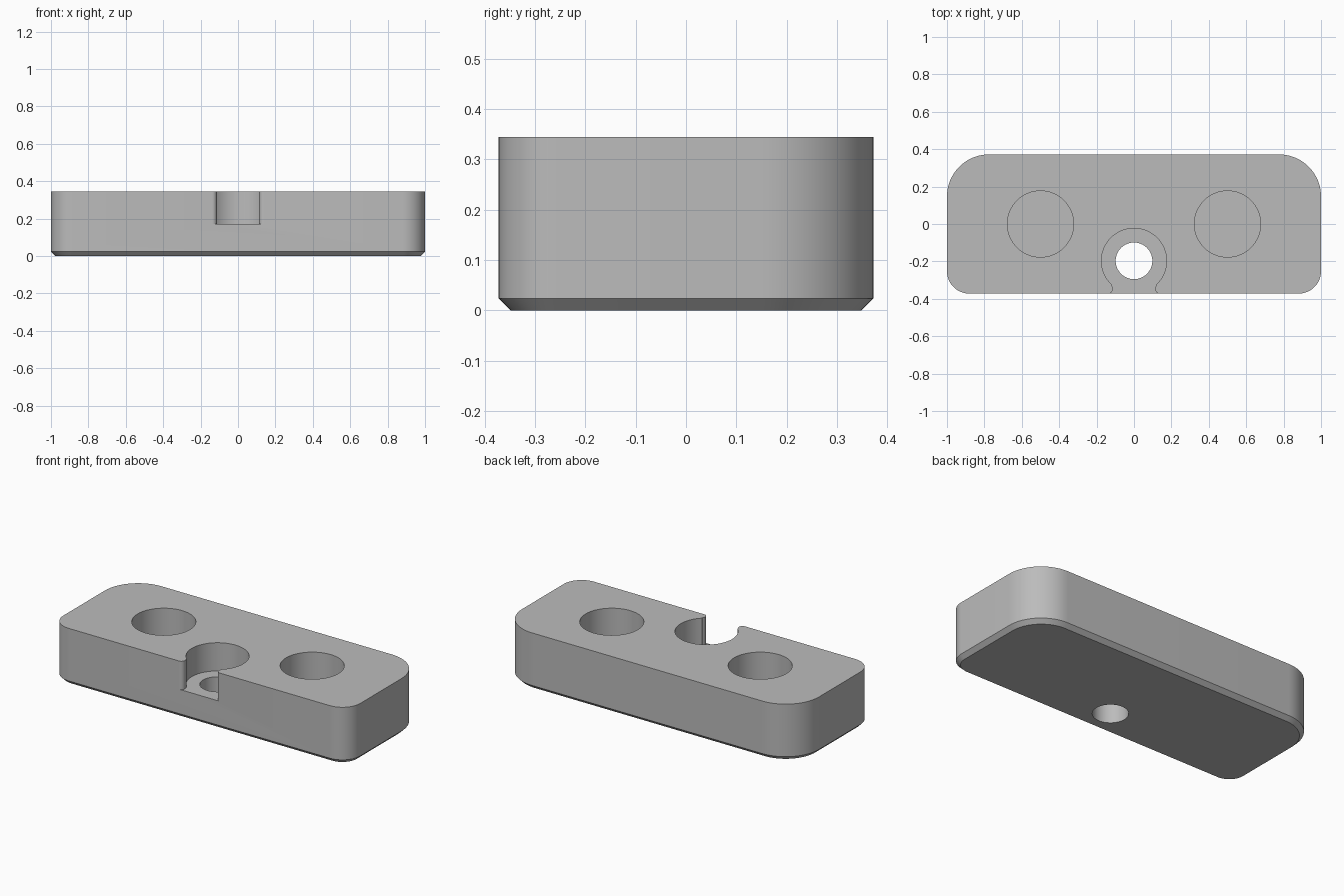
import bpy, bmesh
from math import sin, cos, atan2, radians, sqrt, pi

if "Cube" in bpy.data.objects:
    bpy.data.objects.remove(bpy.data.objects["Cube"], do_unlink=True)

HALF_X, HALF_Y, HEIGHT, CHAMFER = 1.0, 0.372, 0.344, 0.024
BACK_R, FRONT_R = 0.225, 0.12
BORE_Y = -0.197


def arc(cx, cy, r, start, end, n):
    step = (end - start) / n
    return [(cx + r * cos(start + step * i), cy + r * sin(start + step * i)) for i in range(n + 1)]


def outline(inset):
    """Rounded block outline, counter-clockwise, larger radii at the back."""
    points = []
    corners = [(1, 1, BACK_R), (-1, 1, BACK_R), (-1, -1, FRONT_R), (1, -1, FRONT_R)]
    for i, (sx, sy, r) in enumerate(corners):
        points += arc(sx * (HALF_X - r), sy * (HALF_Y - r), r - inset,
                      i * pi / 2, (i + 1) * pi / 2, 20)
    return points


def loft(name, layers):
    """Solid through matching outlines, given as (points, height)."""
    bm = bmesh.new()
    rings = [[bm.verts.new((x, y, z)) for x, y in pts] for pts, z in layers]
    for low, high in zip(rings, rings[1:]):
        for i in range(len(low)):
            j = (i + 1) % len(low)
            bm.faces.new((low[i], low[j], high[j], high[i]))
    bm.faces.new(rings[0][::-1])
    bm.faces.new(rings[-1])
    bmesh.ops.recalc_face_normals(bm, faces=bm.faces)
    mesh = bpy.data.meshes.new(name)
    bm.to_mesh(mesh)
    bm.free()
    obj = bpy.data.objects.new(name, mesh)
    bpy.context.collection.objects.link(obj)
    return obj


def cut(body, points, low, high):
    cutter = loft("cutter", [(points, low), (points, high)])
    cutter.hide_render = True
    mod = body.modifiers.new("cut", "BOOLEAN")
    mod.operation, mod.solver, mod.object = "DIFFERENCE", "EXACT", cutter
    bpy.context.view_layer.objects.active = body
    bpy.ops.object.modifier_apply(modifier=mod.name)
    bpy.data.objects.remove(cutter, do_unlink=True)


def circle(x, y, r):
    return arc(x, y, r, 0, 2 * pi, 64)[:-1]


# Block with chamfered underside
block = loft("mounting_block", [(outline(CHAMFER), 0), (outline(0), CHAMFER), (outline(0), HEIGHT)])

# Two blind round pockets
for side in (-1, 1):
    cut(block, circle(side * 0.5, 0, 0.177), 0.1, HEIGHT + 0.1)

# Counterbore opening to the front between two rounded lips
lip_r = 0.025
lip_x, lip_y = 0.138, -HALF_Y + lip_r
lip = arc(lip_x, lip_y, lip_r, radians(270), radians(140), 10)
bore_r = 0.174
tip_x, tip_y = lip[-1]
start = atan2(-sqrt(bore_r ** 2 - tip_x ** 2), tip_x)
ring = arc(0, BORE_Y, bore_r, start, pi - start, 64)
front = -HALF_Y - 0.1
slot = [(lip_x, front)] + lip + ring + [(-x, y) for x, y in lip[::-1]] + [(-lip_x, front)]
cut(block, slot, HEIGHT / 2, HEIGHT + 0.1)

# Through hole for the screw
cut(block, circle(0, BORE_Y, 0.098), -0.1, HEIGHT / 2 + 0.05)

# Plain grey finish
grey = bpy.data.materials.new("plain_grey")
grey.use_nodes = True
colour = (0.5, 0.5, 0.5, 1)
grey.diffuse_color = colour
grey.node_tree.nodes["Principled BSDF"].inputs["Base Color"].default_value = colour
block.data.materials.clear()
block.data.materials.append(grey)

bpy.ops.object.select_all(action="DESELECT")
block.select_set(True)
bpy.context.view_layer.objects.active = block
bpy.ops.object.shade_smooth_by_angle(angle=radians(30))
